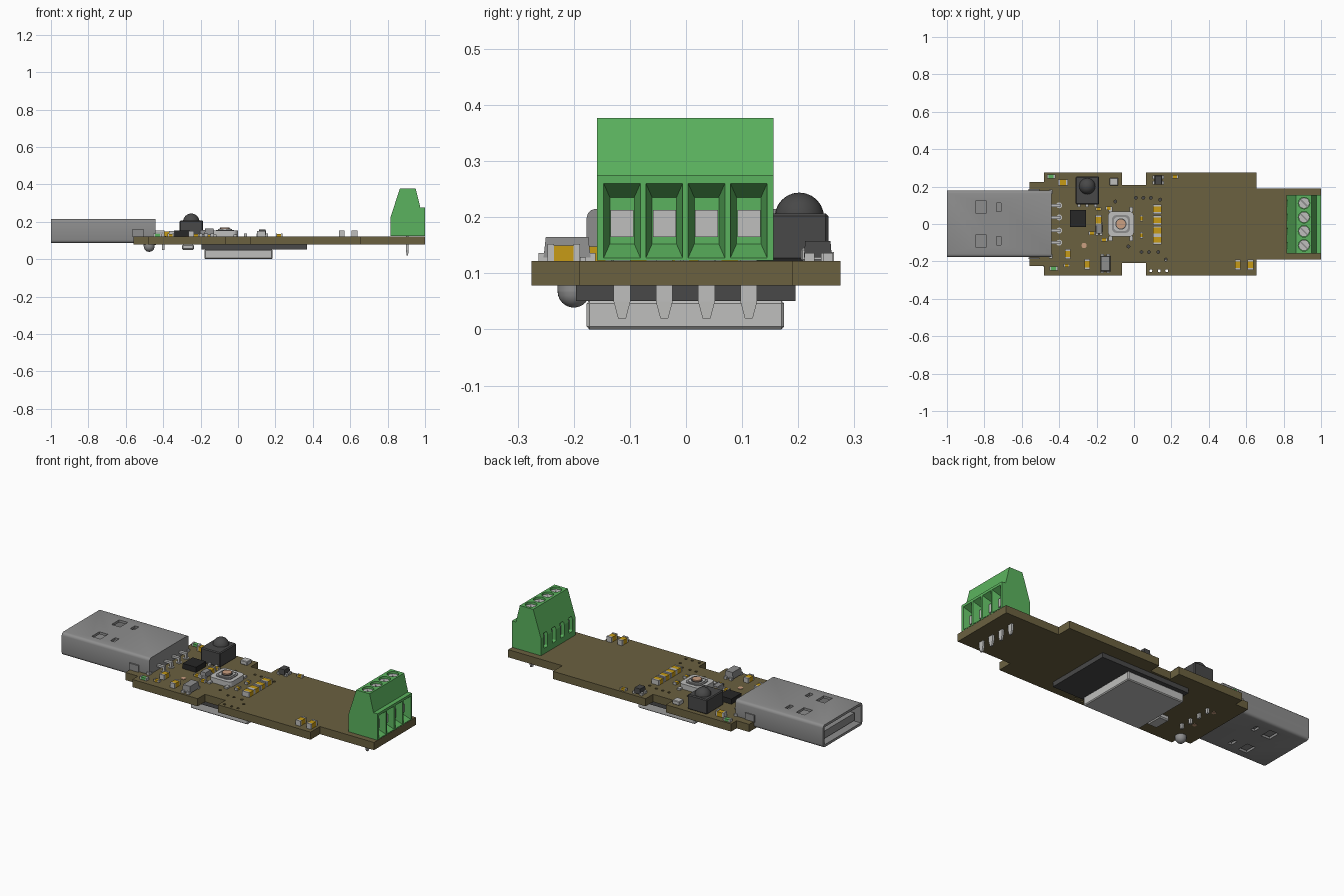
import bpy, bmesh, math

if "Cube" in bpy.data.objects:
    bpy.data.objects.remove(bpy.data.objects["Cube"])


def material(name, r, g, b):
    m = bpy.data.materials.new(name)
    m.diffuse_color = (r, g, b, 1)
    m.use_nodes = True
    m.node_tree.nodes["Principled BSDF"].inputs["Base Color"].default_value = m.diffuse_color
    return m


OLIVE = material("olive board", .147, .119, .051)
GREEN = material("terminal green", .105, .45, .112)
SILVER = material("silver", .52, .52, .51)
GREY = material("shell grey", .27, .27, .27)
DARK = material("dark grey", .065, .065, .065)
BLACK = material("black", .02, .02, .02)
GOLD = material("gold", .57, .33, .008)
COPPER = material("copper", .6, .35, .22)
TOP, BOTTOM = .122, .078          # board faces


def finish(name, bm, mat):
    bmesh.ops.recalc_face_normals(bm, faces=bm.faces)
    me = bpy.data.meshes.new(name)
    bm.to_mesh(me)
    bm.free()
    me.materials.append(mat)
    ob = bpy.data.objects.new(name, me)
    bpy.context.collection.objects.link(ob)
    return ob


def box(name, x0, x1, y0, y1, z0, z1, mat, bevel=0, only=None, taper=None):
    """Box by extents; only = axis whose parallel edges are bevelled;
    taper = (axis, side, scales) shrinks one end."""
    bm = bmesh.new()
    bmesh.ops.create_cube(bm, size=1)
    c = ((x0 + x1) / 2, (y0 + y1) / 2, (z0 + z1) / 2)
    s = (x1 - x0, y1 - y0, z1 - z0)
    for v in bm.verts:
        k = (1, 1, 1)
        if taper and v.co[taper[0]] * taper[1] > 0:
            k = taper[2]
        v.co = [c[i] + v.co[i] * s[i] * k[i] for i in range(3)]
    if bevel:
        edges = [e for e in bm.edges if only is None or
                 abs((e.verts[0].co - e.verts[1].co)[only]) > 1e-4]
        bmesh.ops.bevel(bm, geom=edges, offset=bevel, segments=1 if only is None else 3,
                        affect='EDGES', profile=.5)
    return finish(name, bm, mat)


def cyl(name, x, y, z0, z1, r, mat, n=20):
    bm = bmesh.new()
    bmesh.ops.create_cone(bm, cap_ends=True, segments=n, radius1=r, radius2=r, depth=z1 - z0)
    bmesh.ops.translate(bm, verts=bm.verts, vec=(x, y, (z0 + z1) / 2))
    ob = finish(name, bm, mat)
    smooth(ob)
    return ob


def smooth(ob):
    bpy.ops.object.select_all(action='DESELECT')
    ob.select_set(True)
    bpy.context.view_layer.objects.active = ob
    bpy.ops.object.shade_smooth_by_angle(angle=math.radians(35))


def prism(name, pts, axis, a, b, mat):
    """Extrude a profile along y (points are x,z) or z (points are x,y)."""
    bm = bmesh.new()
    vs = [bm.verts.new((p, a, q) if axis == 'y' else (p, q, a)) for p, q in pts]
    f = bm.faces.new(vs)
    r = bmesh.ops.extrude_face_region(bm, geom=[f])
    d = (0, b - a, 0) if axis == 'y' else (0, 0, b - a)
    bmesh.ops.translate(bm, vec=d, verts=[v for v in r['geom'] if isinstance(v, bmesh.types.BMVert)])
    return finish(name, bm, mat)


def cut(ob, cutters):
    for c in cutters:
        m = ob.modifiers.new("cut", 'BOOLEAN')
        m.operation, m.solver, m.object = 'DIFFERENCE', 'EXACT', c
        bpy.context.view_layer.objects.active = ob
        bpy.ops.object.modifier_apply(modifier=m.name)
        bpy.data.objects.remove(c)


# Circuit board with stepped outline, mirrored across y
half = [(-.56, .225), (-.48, .225), (-.48, .275), (-.065, .275), (-.065, .208), (.065, .208),
        (.065, .275), (.655, .275), (.655, .19), (1, .19)]
board = prism("board", half + [(x, -y) for x, y in reversed(half)], 'z', BOTTOM, TOP, OLIVE)
holes = [(.09, -.25), (.135, -.25), (.175, -.25), (.01, .14), (.05, .14), (.09, .14), (.14, .13),
         (.04, -.15), (.08, -.15), (.13, -.15), (.17, -.19), (-.1, .12), (-.03, -.12)]
cut(board, [cyl("hole_cutter", x, y, 0, .2, .008, OLIVE, 8) for x, y in holes])

# Plug shell: hollow with latch windows
shell = box("plug_shell", -1, -.44, -.177, .18, .086, .215, GREY, .016, 0)
cutters = [box("cutter", -1.1, -.56, -.163, .166, .1, .201, GREY)]
for y in (-.09, .09):
    for x0, x1, h in ((-.845, -.79, .035), (-.735, -.71, .022)):
        cutters.append(box("cutter", x0, x1, y - h, y + h, .05, .25, GREY))
cut(shell, cutters)
smooth(shell)
box("plug_tongue", -.97, -.55, -.15, .15, .112, .155, GREY)
for s in (-1, 1):
    box("plug_side_tab", -.565, -.505, s * .182 - .004, s * .182 + .004, .118, .16, GREY)
    box("plug_rear_lug", -.455, -.435, s * .172 - .012, s * .172 + .012, TOP, .135, SILVER)
for y in (-.1, -.035, .035, .1):
    box("plug_pin_arm", -.44, -.393, y - .008, y + .008, .142, .154, SILVER)
    box("plug_pin_leg", -.406, -.393, y - .008, y + .008, .05, .15, SILVER)
    cyl("plug_pin_pad", -.4, y, TOP, TOP + .003, .016, SILVER, 12)

# Screw terminal block
profile = [(.815, .123), (.815, .222), (.865, .377), (.95, .377), (.975, .275), (1, .275), (1, .123)]
block = prism("terminal_block", profile, 'y', -.159, .156, GREEN)
cutters = []
ways = [-.114 + .0753 * i for i in range(4)]
for y in ways:
    cutters += [box("cutter", .95, 1.001, y - .033, y + .033, .127, .261, GREEN,
                    taper=(0, -1, (1, .66, .62))),
                cyl("cutter", .909, y, .345, .4, .031, GREEN),
                box("cutter", .8, .84, y - .017, y + .017, .155, .24, GREEN, .008, 0)]
cut(block, cutters)
for y in ways:
    box("wire_clamp", .945, .968, y - .0205, y + .0205, .165, .213, SILVER)
    box("clamp_back", .835, .843, y - .016, y + .016, .156, .215, SILVER)
    cyl("terminal_screw", .909, y, .34, .365, .029, SILVER)
    slot = box("screw_slot", -.026, .026, -.004, .004, 0, .002, GREY)
    slot.location, slot.rotation_euler = (.909, y, .3645), (0, 0, math.radians(-45))
    box("terminal_pin", .899, .911, y - .015, y + .015, .05, .125, SILVER)
    box("terminal_pin_tip", .899, .911, y - .015, y + .015, .02, .05, SILVER,
        taper=(2, -1, (.8, .47, 1)))

# Module under the board
box("module_base", -.195, .37, -.196, .195, .051, BOTTOM, DARK)
box("module_shield", -.18, .185, -.177, .175, 0, .051, SILVER, .005)

# Small parts under the board
box("lower_switch", -.3, -.235, -.18, -.08, .05, BOTTOM, SILVER, .006)


def dome(name, x, y, z, r, mat, up):
    bm = bmesh.new()
    bmesh.ops.create_uvsphere(bm, u_segments=24, v_segments=12, radius=r)
    bmesh.ops.bisect_plane(bm, geom=bm.verts[:] + bm.edges[:] + bm.faces[:], plane_co=(0, 0, 0),
                           plane_no=(0, 0, -up), clear_outer=True)
    bmesh.ops.translate(bm, verts=bm.verts, vec=(x, y, z))
    smooth(finish(name, bm, mat))


dome("lower_bead", -.475, -.2, .068, .029, GREY, -1)
cyl("lower_bead_base", -.475, -.2, .068, BOTTOM, .029, GREY)
for x, y in ((-.454, -.066), (-.45, .09), (-.267, -.115)):
    cyl("test_pad", x, y, BOTTOM - .002, BOTTOM, .012, COPPER, 12)
cyl("top_test_pad", -.267, -.115, TOP, TOP + .003, .014, COPPER, 12)

# Infrared receiver with dome
box("receiver_body", -.312, -.187, .104, .254, TOP, .207, DARK, .005)
dome("receiver_dome", -.25, .202, .2, .044, DARK, 1)
for x in (-.295, -.25, -.205):
    box("receiver_lead", x - .008, x + .008, .09, .106, TOP, .135, SILVER)

# Push button
box("button_body", -.14, 0, -.068, .068, TOP, .152, SILVER, .025, 2)
box("button_frame", -.118, -.022, -.047, .047, .152, .156, GREY, .02, 2)
box("button_plate", -.108, -.032, -.037, .037, .156, .16, SILVER, .018, 2)
cyl("button_ring", -.07, 0, .16, .163, .03, DARK)
cyl("button_cap", -.07, 0, .16, .17, .025, COPPER)
for x in (-.125, -.015):
    for s in (-1, 1):
        box("button_leg", x - .01, x + .01, s * .078 - .013, s * .078 + .013, TOP, .132, SILVER)


def chip(name, x, y, length, width, h, mat, axis):
    """Two-ended surface part: coloured middle, silver caps along the axis."""
    e = length * .2
    for a, b, m, k in ((-length / 2, -length / 2 + e, SILVER, h),
                       (-length / 2 + e, length / 2 - e, mat, h - .002),
                       (length / 2 - e, length / 2, SILVER, h)):
        w = width / 2
        n = name if m is mat else name + "_end"
        if axis == 'x':
            box(n, x + a, x + b, y - w, y + w, TOP, TOP + k, m)
        else:
            box(n, x - w, x + w, y + a, y + b, TOP, TOP + k, m)


for x in (.555, .623):
    chip("large_capacitor", x, -.218, .058, .03, .03, GOLD, 'y')
for y in (.078, .02, -.035, -.085):
    chip("column_capacitor", .125, y, .05, .046, .028, GOLD, 'y')
for x, y, ax in ((-.355, -.16, 'y'), (-.25, -.215, 'y'), (-.19, .02, 'y'), (-.38, .222, 'x')):
    chip("capacitor", x, y, .055, .03, .028, GOLD, ax)
for x, y, ax in ((-.36, -.222, 'x'), (-.19, .08, 'x'), (-.135, .085, 'x'), (.04, .03, 'y'),
                 (.04, -.06, 'y'), (-.225, -.05, 'x'), (-.16, -.085, 'x'), (.22, .253, 'x')):
    chip("small_resistor", x, y, .034, .018, .014, GOLD, ax)
for x, y in ((-.443, .253), (-.43, -.238)):
    chip("green_lamp", x, y, .045, .022, .016, GREEN, 'x')


def legged(name, x, y, w, d, h, mat, axis):
    """Moulded part with two legs on each long side."""
    box(name, x - w / 2, x + w / 2, y - d / 2, y + d / 2, TOP + .006, TOP + h, mat,
        taper=(2, 1, (.85, .9, 1)))
    for s in (-1, 1):
        for t in (-.3, .3):
            cx, cy = (x + s * w / 2, y + t * d) if axis == 'x' else (x + t * w, y + s * d / 2)
            box(name + "_leg", cx - .009, cx + .009, cy - .009, cy + .009, TOP, TOP + .014, SILVER)


# Moulded parts
box("controller_chip", -.342, -.257, -.015, .075, TOP, .152, BLACK)
legged("regulator", -.153, -.212, .053, .084, .043, GREY, 'y')
legged("small_regulator", -.187, -.025, .036, .055, .034, GREY, 'y')
legged("transistor", .13, .235, .042, .05, .036, DARK, 'x')
box("crystal", -.13, -.085, .205, .247, TOP, .145, SILVER, .003)
